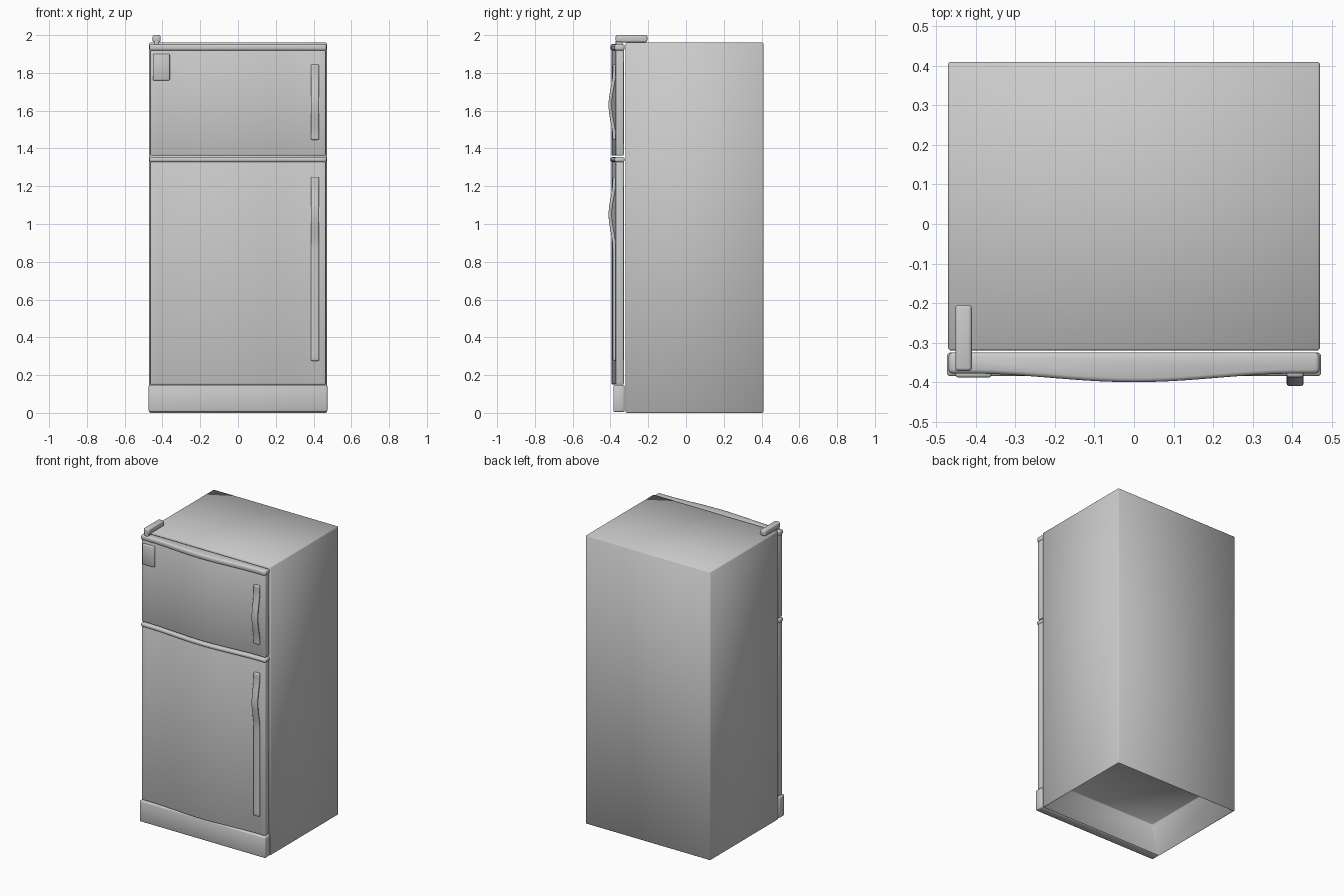
import bpy, bmesh, math
from mathutils import Vector

cube = bpy.data.objects.get("Cube")
if cube:
    bpy.data.objects.remove(cube, do_unlink=True)

grey = bpy.data.materials.new("light_grey")
grey.use_nodes = True
tone = (0.6, 0.6, 0.6, 1)
grey.diffuse_color = tone
grey.node_tree.nodes["Principled BSDF"].inputs["Base Color"].default_value = tone


def finish(name, bm, bevel, segments=2):
    """Turn a bmesh into a bevelled, smooth-shaded object."""
    bmesh.ops.recalc_face_normals(bm, faces=bm.faces)
    mesh = bpy.data.meshes.new(name)
    bm.to_mesh(mesh)
    bm.free()
    mesh.materials.append(grey)
    obj = bpy.data.objects.new(name, mesh)
    bpy.context.collection.objects.link(obj)
    mod = obj.modifiers.new("soft_edges", "BEVEL")
    mod.width = bevel
    mod.segments = segments
    mod.limit_method = "ANGLE"
    mod.angle_limit = math.radians(40)
    bpy.ops.object.select_all(action="DESELECT")
    obj.select_set(True)
    bpy.context.view_layer.objects.active = obj
    bpy.ops.object.modifier_apply(modifier=mod.name)
    bpy.ops.object.shade_smooth_by_angle(angle=math.radians(60))
    return obj


def box_mesh(low, high):
    bm = bmesh.new()
    bmesh.ops.create_cube(bm, size=1)
    low, high = Vector(low), Vector(high)
    for v in bm.verts:
        v.co = (low + high) / 2 + v.co * (high - low)
    return bm


def prism(outline, direction):
    """Extrude a closed outline along a direction."""
    bm = bmesh.new()
    face = bm.faces.new([bm.verts.new(p) for p in outline])
    new = bmesh.ops.extrude_face_region(bm, geom=[face])["geom"]
    bmesh.ops.translate(bm, vec=direction,
                        verts=[g for g in new if isinstance(g, bmesh.types.BMVert)])
    return bm


# Cabinet with a recess underneath
bm = box_mesh((-0.47, -0.32, 0), (0.47, 0.41, 1.96))
bm.faces.ensure_lookup_table()
base = min(bm.faces, key=lambda f: f.calc_center_median().z)
bmesh.ops.inset_region(bm, faces=[base], thickness=0.014)
recess = bmesh.ops.extrude_face_region(bm, geom=[base])["geom"]
for v in [g for g in recess if isinstance(g, bmesh.types.BMVert)]:
    v.co.z += 0.2
    if v.co.x < 0:
        v.co.x += 0.05
bmesh.ops.delete(bm, geom=[base], context="FACES")
finish("cabinet", bm, 0.012, 1)


# Bowed doors and trim strips
def bowed(name, half, front, bulge, back, bottom, top, bevel):
    steps = 24
    outline = [(half, back, bottom), (-half, back, bottom)]
    for i in range(steps + 1):
        x = -half + 2 * half * i / steps
        wave = 0.5 + 0.5 * math.cos(math.pi * min(1, abs(x) / 0.42))
        outline.append((x, front - bulge * wave, bottom))
    finish(name, prism(outline, (0, 0, top - bottom)), bevel)


bowed("fridge_door", 0.465, -0.372, 0.023, -0.329, 0.15, 1.332, 0.006)
bowed("freezer_door", 0.465, -0.372, 0.023, -0.329, 1.362, 1.922, 0.006)
bowed("fridge_door_trim", 0.469, -0.378, 0.022, -0.325, 1.328, 1.354, 0.009)
bowed("freezer_door_trim", 0.469, -0.378, 0.022, -0.325, 1.918, 1.952, 0.01)

# Kick plate and small blank plate
finish("kick_plate", box_mesh((-0.473, -0.385, 0.005), (0.473, -0.325, 0.148)), 0.008)
finish("blank_plate", box_mesh((-0.451, -0.388, 1.76), (-0.361, -0.37, 1.9)), 0.006)


# Handles: a bar that arches away from the door
def handle(name, bottom, top, arch_mid, arch_half):
    steps = 40
    outer, inner = [], []
    for i in range(steps + 1):
        z = bottom + (top - bottom) * i / steps
        arch = 0.5 + 0.5 * math.cos(math.pi * min(1, abs(z - arch_mid) / arch_half))
        outer.append((0.386, -0.388 - 0.022 * arch, z))
        inner.append((0.386, -0.37 - 0.022 * arch, z))
    finish(name, prism(outer + inner[::-1], (0.043, 0, 0)), 0.007)


handle("freezer_handle", 1.445, 1.845, 1.63, 0.18)
handle("fridge_handle", 0.275, 1.25, 1.05, 0.18)

# Top hinge: arm resting on the cabinet, dropping to a pin on the door
finish("hinge_arm", box_mesh((-0.452, -0.372, 1.962), (-0.41, -0.205, 2.0)), 0.009, 3)
finish("hinge_pin", box_mesh((-0.445, -0.372, 1.945), (-0.417, -0.335, 1.975)), 0.006)
